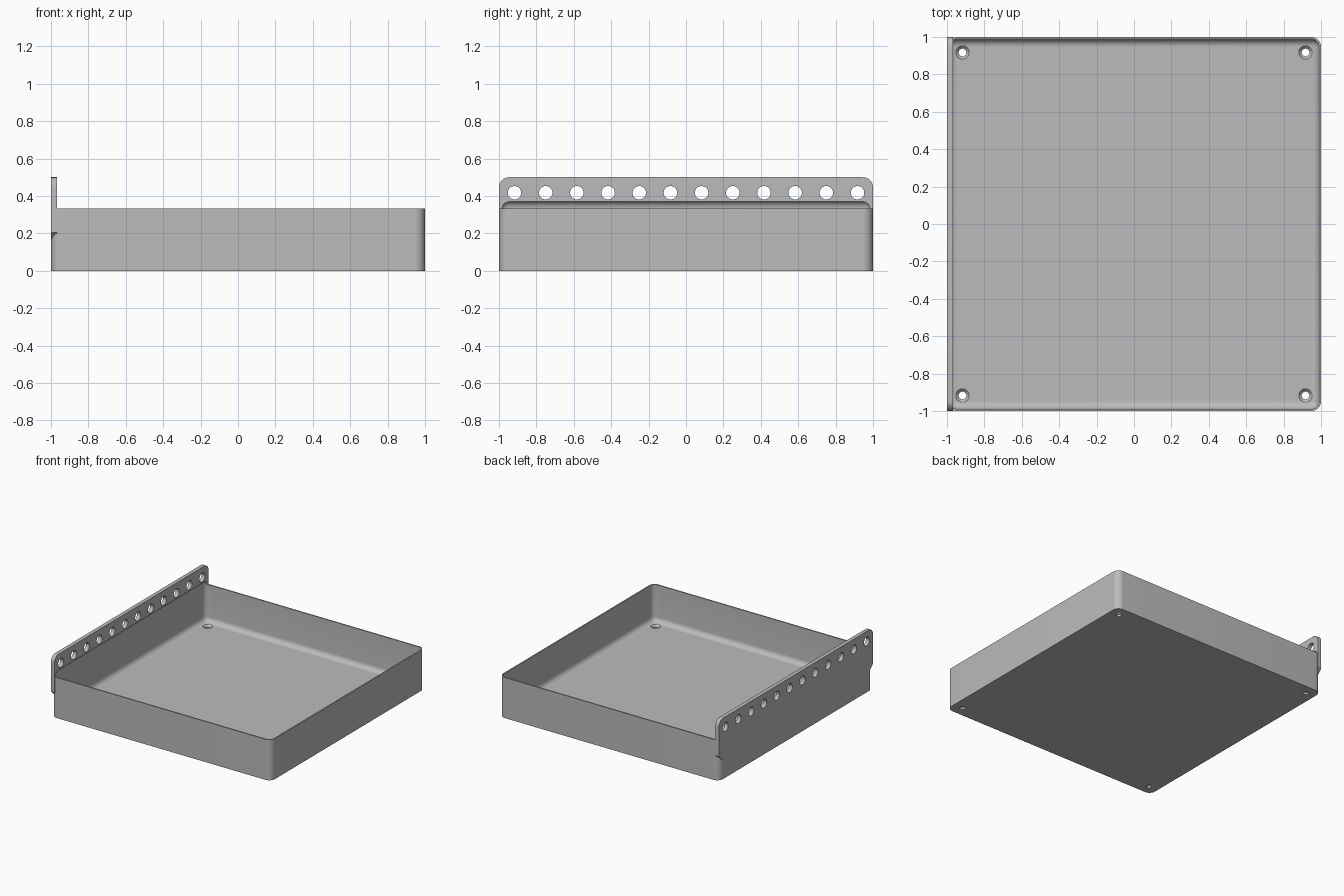
import bpy
import bmesh
import math
from mathutils import Matrix, Vector

if "Cube" in bpy.data.objects:
    bpy.data.objects.remove(bpy.data.objects["Cube"], do_unlink=True)

WALL, FLOOR, RIM = 0.011, 0.03, 0.333
CORNER, FILLET = 0.053, 0.042
PLATE, PLATE_TOP = 0.032, 0.5
EDGE = 0.917

grey = bpy.data.materials.new("grey plastic")
grey.use_nodes = True
colour = (0.5, 0.5, 0.5, 1)
grey.diffuse_color = colour
grey.node_tree.nodes["Principled BSDF"].inputs["Base Color"].default_value = colour


def make_object(name, bm):
    bmesh.ops.recalc_face_normals(bm, faces=bm.faces)
    mesh = bpy.data.meshes.new(name)
    bm.to_mesh(mesh)
    bm.free()
    mesh.materials.append(grey)
    obj = bpy.data.objects.new(name, mesh)
    bpy.context.collection.objects.link(obj)
    return obj


def arc(cx, cy, r, start, steps=10):
    """Quarter circle running anticlockwise from the start angle in degrees."""
    angles = [math.radians(start + 90 * i / steps) for i in range(steps + 1)]
    return [(cx + r * math.cos(a), cy + r * math.sin(a)) for a in angles]


def prism(name, points, offset):
    bm = bmesh.new()
    face = bm.faces.new([bm.verts.new(p) for p in points])
    out = bmesh.ops.extrude_face_region(bm, geom=[face])
    verts = [v for v in out["geom"] if isinstance(v, bmesh.types.BMVert)]
    bmesh.ops.translate(bm, verts=verts, vec=Vector(offset))
    return make_object(name, bm)


def cylinder(bm, r1, r2, depth, matrix):
    bmesh.ops.create_cone(bm, cap_ends=True, segments=32, radius1=r1, radius2=r2,
                          depth=depth, matrix=matrix)


def combine(target, other, operation):
    mod = target.modifiers.new(operation.lower(), "BOOLEAN")
    mod.operation = operation
    mod.solver = "EXACT"
    mod.object = other
    bpy.context.view_layer.objects.active = target
    bpy.ops.object.modifier_apply(modifier=mod.name)
    bpy.data.objects.remove(other, do_unlink=True)


# Tray body with rounded upright corners
c = 1 - CORNER
outline = (arc(c, c, CORNER, 0) + arc(-c, c, CORNER, 90)
           + arc(-c, -c, CORNER, 180) + arc(c, -c, CORNER, 270))
tray = prism("tray", [(x, y, 0) for x, y in outline], (0, 0, RIM))

# Mounting plate along the right side, with sloped lower ends
t = PLATE_TOP - CORNER
profile = arc(c, t, CORNER, 0) + arc(-c, t, CORNER, 90)
profile += [(-1, 0.205), (-0.94, 0.145), (0.94, 0.145), (1, 0.205)]
plate = prism("mounting_plate", [(-1, y, z) for y, z in profile], (PLATE, 0, 0))
combine(tray, plate, "UNION")

# Filleted cavity, which also undercuts the plate
bm = bmesh.new()
top = 0.375
size = 2 * (1 - WALL)
bmesh.ops.create_cube(bm, size=1, matrix=Matrix.Translation((0, 0, (FLOOR + top) / 2))
                      @ Matrix.Diagonal((size, size, top - FLOOR, 1)))
bmesh.ops.bevel(bm, geom=bm.edges[:], offset=FILLET, offset_type="OFFSET",
                segments=8, profile=0.5, affect="EDGES")
combine(tray, make_object("cavity_cutter", bm), "DIFFERENCE")

# Row of holes through the plate
bm = bmesh.new()
for i in range(12):
    y = -EDGE + 2 * EDGE * i / 11
    place = Matrix.Translation((-1, y, 0.417)) @ Matrix.Rotation(math.pi / 2, 4, "Y")
    cylinder(bm, 0.036, 0.036, 0.2, place)
combine(tray, make_object("plate_hole_cutter", bm), "DIFFERENCE")

# Countersunk screw holes in the floor
for narrow, wide, low, high in ((0.021, 0.021, -0.05, 0.1), (0.02, 0.046, 0.014, 0.04)):
    bm = bmesh.new()
    for x in (-EDGE, EDGE):
        for y in (-EDGE, EDGE):
            place = Matrix.Translation((x, y, (low + high) / 2))
            cylinder(bm, narrow, wide, high - low, place)
    combine(tray, make_object("screw_hole_cutter", bm), "DIFFERENCE")

bpy.ops.object.select_all(action="DESELECT")
tray.select_set(True)
bpy.context.view_layer.objects.active = tray
bpy.ops.object.shade_smooth_by_angle(angle=math.radians(30))
